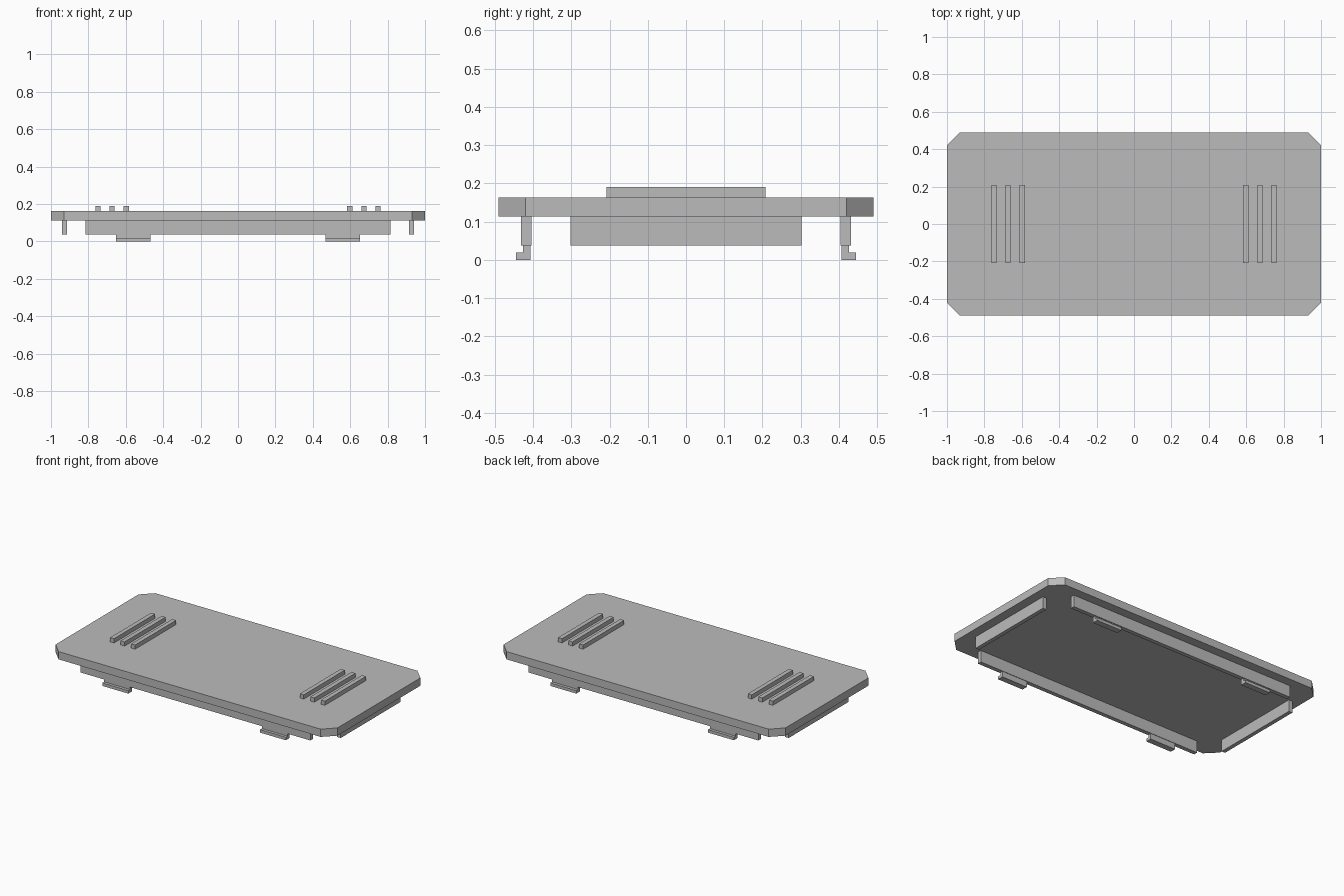
import bpy
import bmesh

default = bpy.data.objects.get("Cube")
if default:
    bpy.data.objects.remove(default, do_unlink=True)

# One plain grey plastic
grey = bpy.data.materials.new("grey_plastic")
grey.use_nodes = True
colour = (0.5, 0.5, 0.5, 1)
grey.diffuse_color = colour
grey.node_tree.nodes["Principled BSDF"].inputs["Base Color"].default_value = colour


def prism(name, outline, direction):
    """Extrude a closed outline of 3D points along a direction."""
    bm = bmesh.new()
    face = bm.faces.new([bm.verts.new(p) for p in outline])
    result = bmesh.ops.extrude_face_region(bm, geom=[face])
    moved = [v for v in result["geom"] if isinstance(v, bmesh.types.BMVert)]
    bmesh.ops.translate(bm, verts=moved, vec=direction)
    bmesh.ops.recalc_face_normals(bm, faces=bm.faces)
    mesh = bpy.data.meshes.new(name)
    bm.to_mesh(mesh)
    bm.free()
    mesh.materials.append(grey)
    obj = bpy.data.objects.new(name, mesh)
    bpy.context.collection.objects.link(obj)
    return obj


def box(name, x0, x1, y0, y1, z0, z1):
    outline = [(x0, y0, z0), (x1, y0, z0), (x1, y1, z0), (x0, y1, z0)]
    return prism(name, outline, (0, 0, z1 - z0))


HALF_X, HALF_Y, CUT = 1.0, 0.49, 0.07
PLATE_BOTTOM, PLATE_TOP = 0.113, 0.163
WALL_BOTTOM = 0.037

# Cover plate with clipped corners
ix, iy = HALF_X - CUT, HALF_Y - CUT
corners = [(-ix, -HALF_Y), (ix, -HALF_Y), (HALF_X, -iy), (HALF_X, iy),
           (ix, HALF_Y), (-ix, HALF_Y), (-HALF_X, iy), (-HALF_X, -iy)]
prism("cover_plate", [(x, y, PLATE_BOTTOM) for x, y in corners],
      (0, 0, PLATE_TOP - PLATE_BOTTOM))

for side, sx in (("left", 1), ("right", -1)):
    # Grip ribs on top
    for i in range(3):
        x = sx * (0.598 + 0.075 * i)
        box(f"{side}_grip_rib_{i + 1}", x - 0.014, x + 0.014,
            -0.208, 0.208, PLATE_TOP, 0.19)

    # End walls underneath
    x0, x1 = sorted((sx * 0.914, sx * 0.94))
    box(f"{side}_end_wall", x0, x1, -0.302, 0.302, WALL_BOTTOM, PLATE_BOTTOM)

for end, sy in (("back", 1), ("front", -1)):
    # Long walls underneath
    y0, y1 = sorted((sy * 0.404, sy * 0.431))
    box(f"{end}_long_wall", -0.815, 0.815, y0, y1, WALL_BOTTOM, PLATE_BOTTOM)

    # Snap clips with an outward hook
    hook = [(0.407, WALL_BOTTOM), (0.407, 0), (0.445, 0),
            (0.445, 0.019), (0.426, 0.019), (0.426, WALL_BOTTOM)]
    for side, x in (("left", 0.467), ("right", -0.651)):
        prism(f"{end}_{side}_clip", [(x, sy * y, z) for y, z in hook], (0.184, 0, 0))
